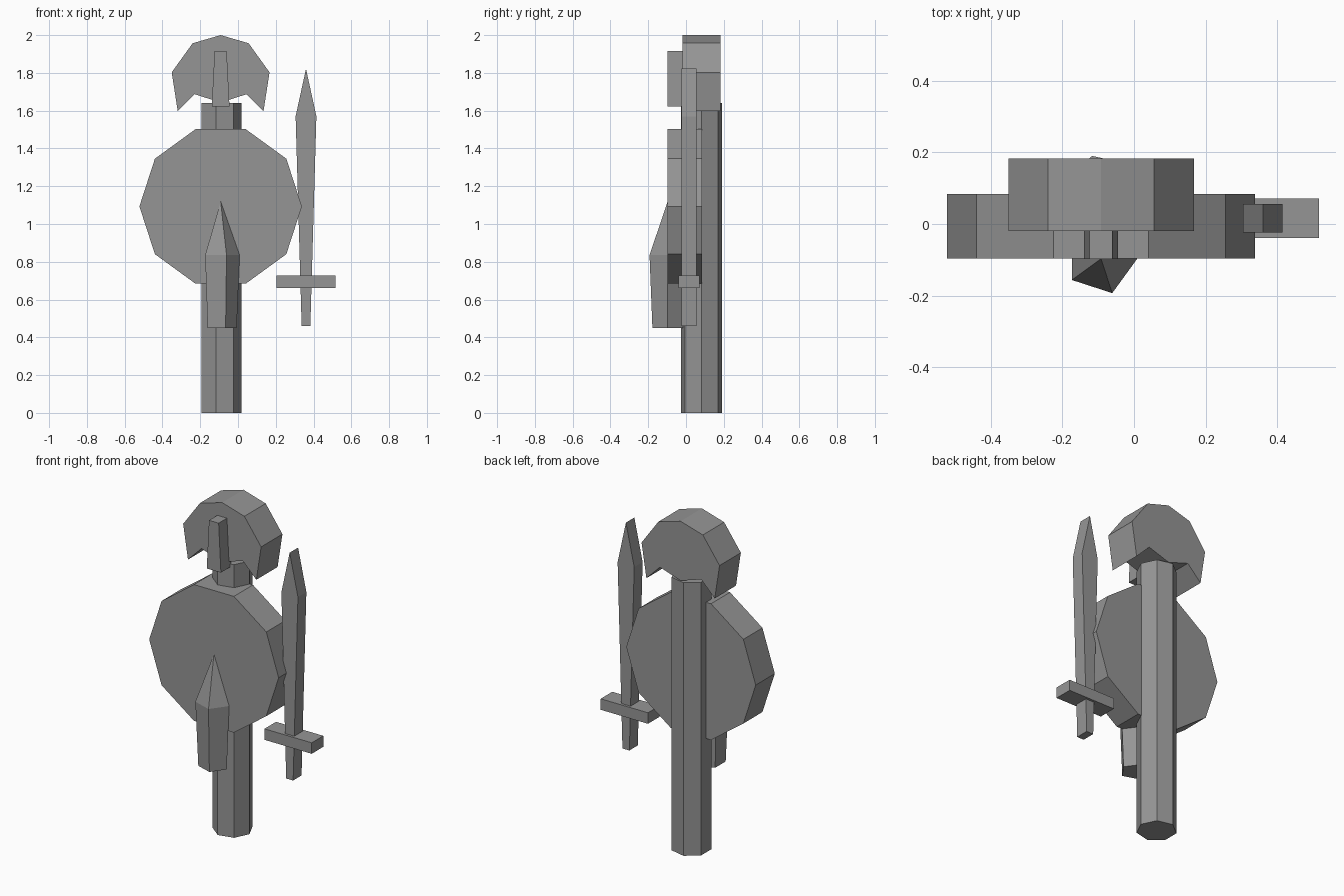
import bpy, bmesh, math

if "Cube" in bpy.data.objects:
    bpy.data.objects.remove(bpy.data.objects["Cube"])

CX = -0.092   # axis of post, shield, crest and spike

steel = bpy.data.materials.new("plain grey")
steel.diffuse_color = (0.3, 0.3, 0.3, 1)
steel.use_nodes = True
steel.node_tree.nodes["Principled BSDF"].inputs["Base Color"].default_value = steel.diffuse_color


def finish(name, bm):
    bmesh.ops.recalc_face_normals(bm, faces=bm.faces)
    mesh = bpy.data.meshes.new(name)
    bm.to_mesh(mesh)
    bm.free()
    mesh.materials.append(steel)
    ob = bpy.data.objects.new(name, mesh)
    bpy.context.collection.objects.link(ob)
    return ob


def slab(name, outline, y0, y1):
    """Extrude an x-z outline from y0 to y1."""
    bm = bmesh.new()
    face = bm.faces.new([bm.verts.new((x, y0, z)) for x, z in outline])
    out = bmesh.ops.extrude_face_region(bm, geom=[face])
    verts = [g for g in out["geom"] if isinstance(g, bmesh.types.BMVert)]
    bmesh.ops.translate(bm, verts=verts, vec=(0, y1 - y0, 0))
    return finish(name, bm)


def mirrored(half, cx):
    """Close a half outline (offset, z), listed top to bottom, about x = cx."""
    right = [(cx + x, z) for x, z in half]
    left = [(cx - x, z) for x, z in reversed(half) if x > 0]
    return right + left


def column(name, sides, cx, cy, rings, apex=None):
    """Loft regular polygons (radius, z) upward, closed by a cap or an apex."""
    bm = bmesh.new()
    loops = []
    for r, z in rings:
        loops.append([bm.verts.new((cx + r * math.cos(i * math.tau / sides),
                                    cy + r * math.sin(i * math.tau / sides), z))
                      for i in range(sides)])
    for a, b in zip(loops, loops[1:]):
        for i in range(sides):
            j = (i + 1) % sides
            bm.faces.new((a[i], a[j], b[j], b[i]))
    bm.faces.new(loops[0][::-1])
    if apex is None:
        bm.faces.new(loops[-1])
    else:
        tip = bm.verts.new((cx, cy, apex))
        for i in range(sides):
            bm.faces.new((loops[-1][i], loops[-1][(i + 1) % sides], tip))
    return finish(name, bm)


# Seven-sided upright post
column("post", 7, CX, 0.082, [(0.111, 0), (0.111, 1.64)])

# Ten-sided round shield
slab("shield", [(CX + 0.43 * math.cos(i * math.tau / 10),
                 1.093 + 0.43 * math.sin(i * math.tau / 10)) for i in range(10)],
     -0.097, 0.084)

# Five-sided pointed boss on the shield
column("shield_spike", 5, CX, -0.097, [(0.085, 0.45), (0.101, 0.835)], apex=1.12)

# Crescent crest and its tapered nose guard
slab("crest", mirrored([(0, 2.0), (0.148, 1.957), (0.259, 1.803), (0.227, 1.597),
                        (0.137, 1.687), (0, 1.643)], CX), -0.019, 0.183)
slab("nose_guard", mirrored([(0.032, 1.915), (0.047, 1.622)], CX), -0.098, 0.0)

# Sword blade with crossguard
slab("sword_blade", mirrored([(0, 1.822), (0.055, 1.57), (0.023, 0.46)], 0.36),
     -0.024, 0.056)
slab("sword_guard", mirrored([(0.157, 0.728), (0.157, 0.662)], 0.36), -0.039, 0.071)
